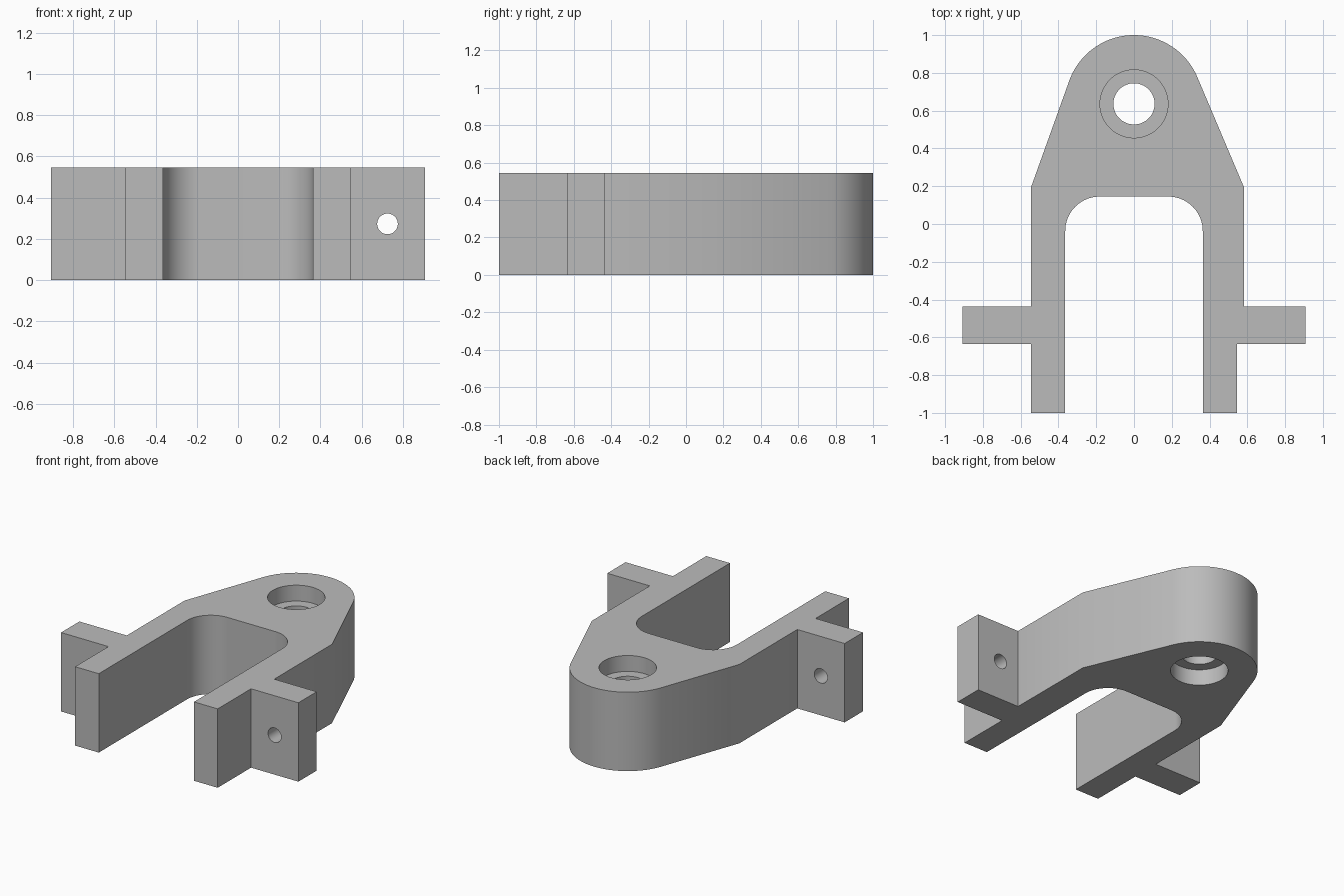
import bpy
import bmesh
from math import acos, atan2, cos, hypot, pi, radians, sin
from mathutils import Matrix, Vector

cube = bpy.data.objects.get("Cube")
if cube:
    bpy.data.objects.remove(cube, do_unlink=True)

HEIGHT = 0.545
BOSS_Y, BOSS_R = 0.636, 0.364      # rounded pivot end
ARM_IN, ARM_OUT = 0.364, 0.545     # fork arm faces
SHOULDER_OUT, SHOULDER_Y = 0.582, 0.195
LUG_X, LUG_FRONT, LUG_BACK = 0.907, -0.636, -0.436
CROTCH_Y, FILLET = 0.145, 0.182

grey = bpy.data.materials.new("plain_grey")
grey.use_nodes = True
grey.diffuse_color = (0.5, 0.5, 0.5, 1)
grey.node_tree.nodes["Principled BSDF"].inputs["Base Color"].default_value = (0.5, 0.5, 0.5, 1)


def make_object(name, bm):
    bmesh.ops.recalc_face_normals(bm, faces=bm.faces)
    mesh = bpy.data.meshes.new(name)
    bm.to_mesh(mesh)
    bm.free()
    mesh.materials.append(grey)
    obj = bpy.data.objects.new(name, mesh)
    bpy.context.collection.objects.link(obj)
    return obj


def arc(cx, cy, r, start, end, steps):
    angles = [start + (end - start) * i / steps for i in range(steps + 1)]
    return [(cx + r * cos(a), cy + r * sin(a)) for a in angles]


def tangent_angle(x, side):
    """Angle on the pivot end where the line from a shoulder touches it."""
    dx, dy = x, SHOULDER_Y - BOSS_Y
    return atan2(dy, dx) + side * acos(BOSS_R / hypot(dx, dy))


def cylinder(name, r, start, end):
    start, end = Vector(start), Vector(end)
    axis = end - start
    turn = axis.to_track_quat("Z", "Y").to_matrix().to_4x4()
    bm = bmesh.new()
    bmesh.ops.create_cone(bm, cap_ends=True, segments=64, radius1=r, radius2=r,
                          depth=axis.length,
                          matrix=Matrix.Translation((start + end) / 2) @ turn)
    obj = make_object(name, bm)
    obj.hide_render = True
    return obj


# Outline, counter-clockwise from the left arm tip
fillet_x = ARM_IN - FILLET
fillet_y = CROTCH_Y - FILLET
left_touch = tangent_angle(SHOULDER_OUT, 1)
right_touch = tangent_angle(-ARM_OUT, -1) % (2 * pi)
outline = [(ARM_IN, -1), (ARM_OUT, -1), (ARM_OUT, LUG_FRONT), (LUG_X, LUG_FRONT),
           (LUG_X, LUG_BACK), (SHOULDER_OUT, LUG_BACK), (SHOULDER_OUT, SHOULDER_Y)]
outline += arc(0, BOSS_Y, BOSS_R, left_touch, right_touch, 64)
outline += [(-ARM_OUT, SHOULDER_Y), (-ARM_OUT, LUG_BACK), (-LUG_X, LUG_BACK),
            (-LUG_X, LUG_FRONT), (-ARM_OUT, LUG_FRONT), (-ARM_OUT, -1), (-ARM_IN, -1)]
outline += arc(-fillet_x, fillet_y, FILLET, pi, pi / 2, 24)
outline += arc(fillet_x, fillet_y, FILLET, pi / 2, 0, 24)

# Fork body
bm = bmesh.new()
base = bm.faces.new([bm.verts.new((x, y, 0)) for x, y in outline])
top = bmesh.ops.extrude_face_region(bm, geom=[base], use_keep_orig=True)["geom"]
bmesh.ops.translate(bm, vec=(0, 0, HEIGHT),
                    verts=[v for v in top if isinstance(v, bmesh.types.BMVert)])
body = make_object("fork_bracket", bm)

# Pivot bore with a counterbore on both faces, lug holes (right one blind)
BORE_DEPTH, LUG_HOLE_X, MID = 0.11, 0.725, HEIGHT / 2
cutters = [
    cylinder("pivot_bore", 0.109, (0, BOSS_Y, -0.1), (0, BOSS_Y, HEIGHT + 0.1)),
    cylinder("top_counterbore", 0.18, (0, BOSS_Y, HEIGHT - BORE_DEPTH), (0, BOSS_Y, HEIGHT + 0.1)),
    cylinder("bottom_counterbore", 0.18, (0, BOSS_Y, -0.1), (0, BOSS_Y, BORE_DEPTH)),
    cylinder("left_lug_hole", 0.05, (LUG_HOLE_X, LUG_FRONT - 0.1, MID), (LUG_HOLE_X, LUG_BACK + 0.1, MID)),
    cylinder("right_lug_hole", 0.05, (-LUG_HOLE_X, LUG_FRONT + 0.05, MID), (-LUG_HOLE_X, LUG_BACK + 0.1, MID)),
]
bpy.ops.object.select_all(action="DESELECT")
bpy.context.view_layer.objects.active = body
body.select_set(True)
for cutter in cutters:
    cut = body.modifiers.new(cutter.name, "BOOLEAN")
    cut.operation = "DIFFERENCE"
    cut.solver = "EXACT"
    cut.object = cutter
    bpy.ops.object.modifier_apply(modifier=cut.name)
    bpy.data.objects.remove(cutter, do_unlink=True)

# Smooth curved walls, keep hard edges
bpy.ops.object.shade_smooth_by_angle(angle=radians(30))
